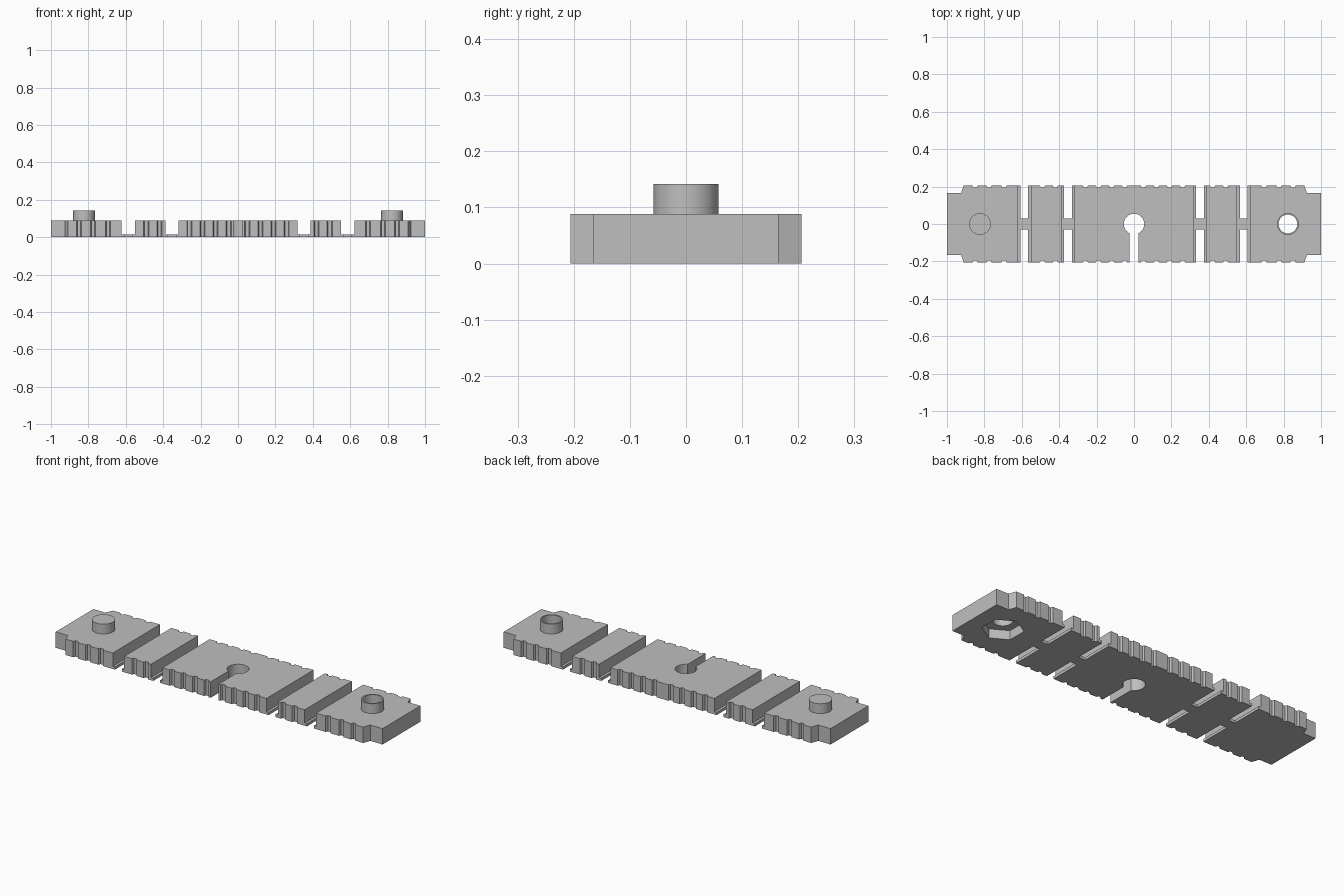
import bpy, bmesh, math

if "Cube" in bpy.data.objects:
    bpy.data.objects.remove(bpy.data.objects["Cube"])

H, W = 0.088, 0.206          # plate thickness, half width
LIP_H, LIP_W = 0.015, 0.014  # thin film hinge height, lip width
PEG_X, PEG_TOP = 0.823, 0.142

grey = bpy.data.materials.new("grey plastic")
grey.diffuse_color = (0.52, 0.52, 0.52, 1)
grey.use_nodes = True
grey.node_tree.nodes["Principled BSDF"].inputs["Base Color"].default_value = grey.diffuse_color


def prism(name, outline, z0, z1):
    """Extrude a counter-clockwise outline between two heights."""
    bm = bmesh.new()
    face = bm.faces.new([bm.verts.new((x, y, z0)) for x, y in outline])
    ext = bmesh.ops.extrude_face_region(bm, geom=[face])
    for v in ext["geom"]:
        if isinstance(v, bmesh.types.BMVert):
            v.co.z = z1
    bmesh.ops.recalc_face_normals(bm, faces=bm.faces)
    me = bpy.data.meshes.new(name)
    bm.to_mesh(me)
    bm.free()
    ob = bpy.data.objects.new(name, me)
    bpy.context.collection.objects.link(ob)
    me.materials.append(grey)
    return ob


def ring(cx, r, n, start=0.0):
    return [(cx + r * math.cos(start + math.tau * i / n),
             r * math.sin(start + math.tau * i / n)) for i in range(n)]


def box(name, x0, x1, y, z1):
    return prism(name, [(x0, -y), (x1, -y), (x1, y), (x0, y)], 0, z1)


def notched(xs):
    """Front edge points, left to right, with a small groove at each x."""
    pts = []
    for x in xs:
        pts += [(x - 0.014, -W), (x - 0.009, -W + 0.012),
                (x + 0.009, -W + 0.012), (x + 0.014, -W)]
    return pts


def mirror_y(pts):
    return [(x, -y) for x, y in reversed(pts)]


def smooth(ob):
    bpy.ops.object.select_all(action='DESELECT')
    ob.select_set(True)
    bpy.context.view_layer.objects.active = ob
    bpy.ops.object.shade_smooth_by_angle(angle=math.radians(30))


def cut(ob, cutter):
    mod = ob.modifiers.new("cut", 'BOOLEAN')
    mod.operation, mod.object, mod.solver = 'DIFFERENCE', cutter, 'EXACT'
    cutter.hide_render = True
    bpy.context.view_layer.objects.active = ob
    bpy.ops.object.modifier_apply(modifier=mod.name)
    bpy.data.objects.remove(cutter)


# Centre plate with a keyhole opening to the front
right = notched([0.05, 0.12, 0.19, 0.26])
left = notched([-0.26, -0.19, -0.12, -0.05])
sw, r = 0.024, 0.055
a0 = math.asin(sw / r)
key = [(-sw, -W)]
for i in range(33):
    a = -math.pi / 2 - a0 - (math.tau - 2 * a0) * i / 32
    key.append((r * math.cos(a), r * math.sin(a)))
key.append((sw, -W))
front = [(-0.318, -W)] + left + key + right + [(0.318, -W)]
back = mirror_y([(-0.318, -W)] + left + right + [(0.318, -W)])
smooth(prism("centre_plate", front + back, 0, H))

for s, side in ((-1, "left"), (1, "right")):
    def flip(pts):
        return pts if s > 0 else [(-x, y) for x, y in reversed(pts)]

    # Middle segment
    edge = [(0.388, -W)] + notched([0.42, 0.49]) + [(0.552, -W)]
    prism(side + "_segment", flip(edge + mirror_y(edge)), 0, H)

    # End plate with stepped corners
    edge = ([(0.622, -W)] + notched([0.695, 0.775, 0.85])
            + [(0.91, -W), (0.925, -0.165), (1, -0.165)])
    end = prism(side + "_end_plate", flip(edge + mirror_y(edge)), 0, H)

    # Film hinges: a lip on each side of the gap and a narrow web
    for i, (a, b) in enumerate(((0.318, 0.388), (0.552, 0.622))):
        for tag, x0, x1, y in (("inner_lip", a, a + LIP_W, W),
                               ("outer_lip", b - LIP_W, b, W),
                               ("web", a + LIP_W, b - LIP_W, 0.03)):
            lo, hi = sorted((s * x0, s * x1))
            box(f"{side}_hinge_{i + 1}_{tag}", lo, hi, y, LIP_H)

    if s < 0:
        # Solid peg
        smooth(prism("solid_peg", ring(-PEG_X, 0.058, 48), H, PEG_TOP))
    else:
        # Hollow peg over a through hole with a hexagonal nut pocket below
        cut(end, prism("hole_cutter", ring(PEG_X, 0.05, 48), -0.1, 0.3))
        cut(end, prism("hex_cutter", ring(PEG_X, 0.103, 6, math.pi / 6), -0.1, 0.05))
        tube = prism("hollow_peg", ring(PEG_X, 0.058, 48), H, PEG_TOP)
        cut(tube, prism("bore_cutter", ring(PEG_X, 0.05, 48), -0.1, 0.3))
        smooth(tube)
        smooth(end)
